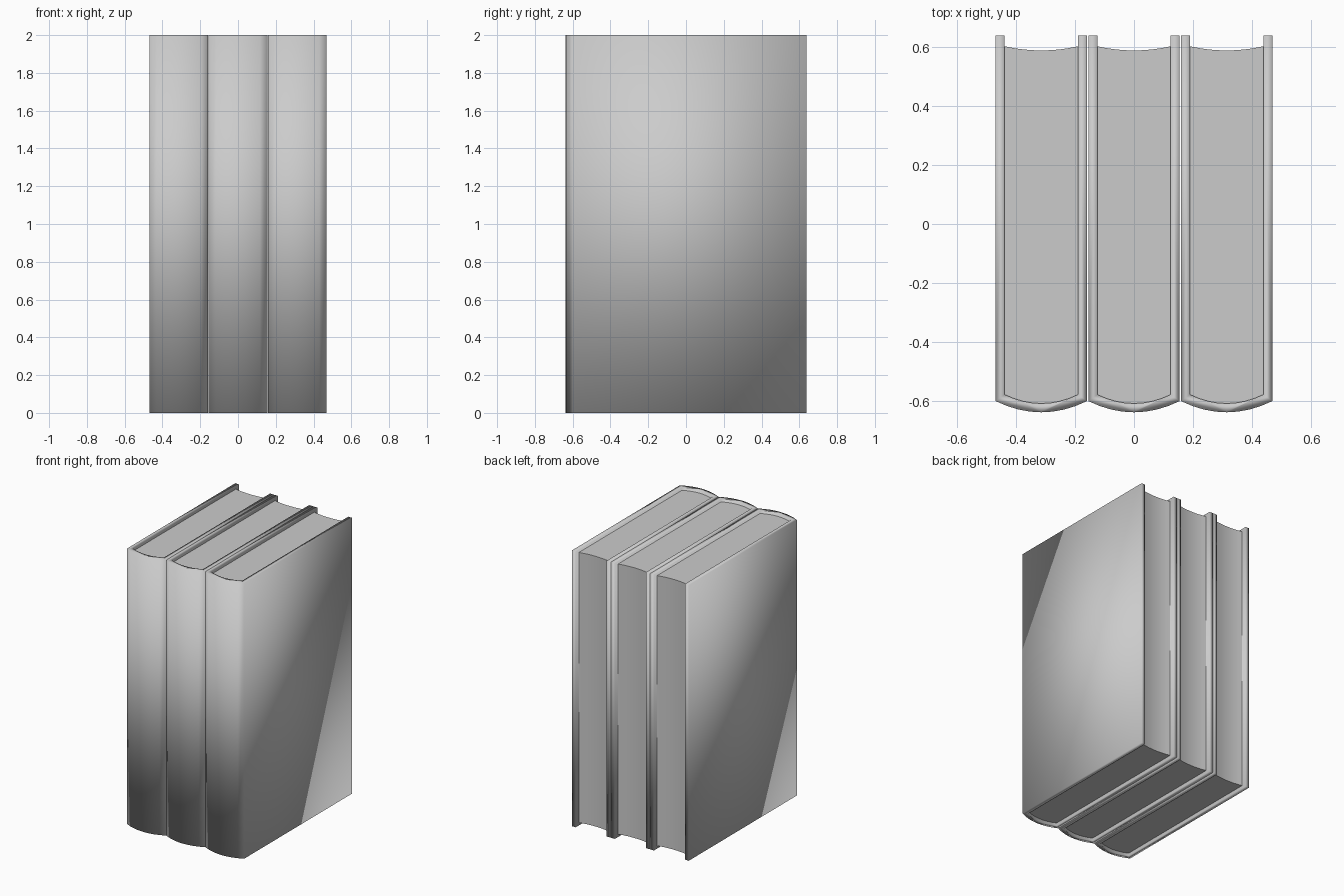
import bpy, bmesh

if "Cube" in bpy.data.objects:
    bpy.data.objects.remove(bpy.data.objects["Cube"])

HALF_W, COVER = 0.155, 0.031      # half width of a book, board thickness
BACK, CORNER = 0.638, -0.6        # fore edge of boards, where the spine starts
HEIGHT, INSET = 2.0, 0.02

grey = bpy.data.materials.new("grey")
grey.diffuse_color = (0.6, 0.6, 0.6, 1)
grey.use_nodes = True
grey.node_tree.nodes["Principled BSDF"].inputs["Base Color"].default_value = grey.diffuse_color


def arc(half, y_edge, y_mid, n=8):
    """Shallow curve across x from -half to half."""
    pts = []
    for i in range(n + 1):
        t = 2 * i / n - 1
        pts.append((half * t, y_mid + (y_edge - y_mid) * t * t))
    return pts


def prism(name, outline, z0, z1, x):
    """Extrude a closed outline upward into a smooth-shaded object."""
    bm = bmesh.new()
    face = bm.faces.new([bm.verts.new((px, py, z0)) for px, py in outline])
    top = bmesh.ops.extrude_face_region(bm, geom=[face])["geom"]
    for v in top:
        if isinstance(v, bmesh.types.BMVert):
            v.co.z = z1
    bmesh.ops.recalc_face_normals(bm, faces=bm.faces)
    for f in bm.faces:
        f.smooth = True
    mesh = bpy.data.meshes.new(name)
    bm.to_mesh(mesh)
    bm.free()
    mesh.materials.append(grey)
    obj = bpy.data.objects.new(name, mesh)
    obj.location.x = x
    bpy.context.collection.objects.link(obj)
    return obj


inner = HALF_W - COVER
spine_out = arc(HALF_W, CORNER, -0.638)
spine_in = arc(inner, -0.578, -0.608)

# Wraparound cover: two boards joined by a rounded spine
cover_outline = ([(-HALF_W, BACK)] + spine_out + [(HALF_W, BACK), (inner, BACK)]
                 + spine_in[::-1] + [(-inner, BACK)])
# Page block: rounded at the spine, hollow at the fore edge
page_outline = spine_in + arc(inner, 0.602, 0.588)[::-1]

for side, x in (("left", -0.314), ("middle", 0.0), ("right", 0.314)):
    prism(side + "_cover", cover_outline, 0, HEIGHT, x)
    pages = prism(side + "_pages", page_outline, INSET, HEIGHT - INSET, x)
    # keep the page block edges crisp
    bpy.ops.object.select_all(action='DESELECT')
    pages.select_set(True)
    bpy.context.view_layer.objects.active = pages
    bpy.ops.object.shade_smooth_by_angle()
